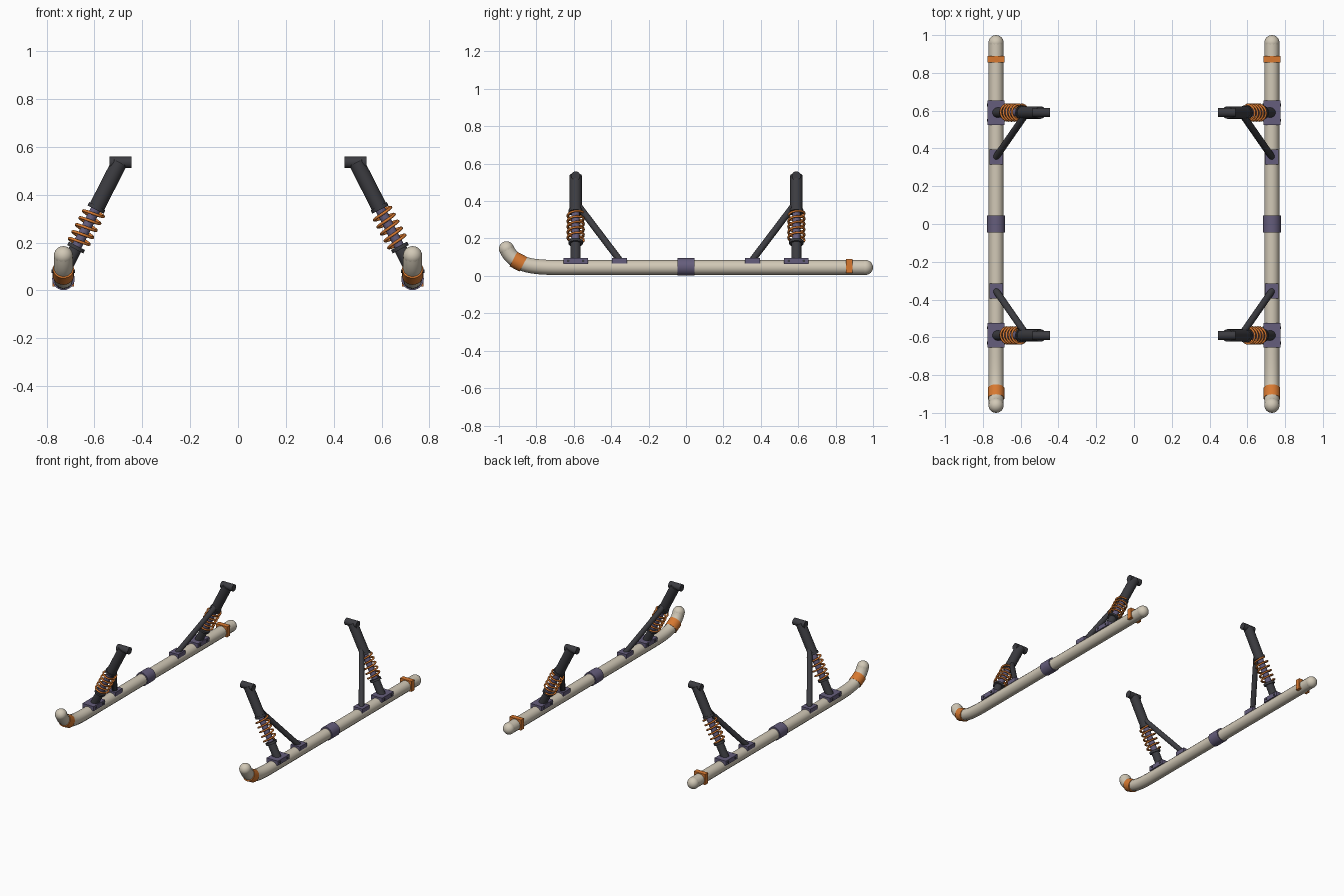
import bpy
import math
from mathutils import Vector

cube = bpy.data.objects.get("Cube")
if cube:
    bpy.data.objects.remove(cube, do_unlink=True)


def material(name, rgb):
    m = bpy.data.materials.new(name)
    m.use_nodes = True
    m.diffuse_color = (*rgb, 1)
    m.node_tree.nodes["Principled BSDF"].inputs["Base Color"].default_value = (*rgb, 1)
    return m


IVORY = material("ivory", (0.64, 0.58, 0.47))
ORANGE = material("orange", (0.68, 0.19, 0.03))
SLATE = material("slate", (0.13, 0.11, 0.20))
CHARCOAL = material("charcoal", (0.045, 0.045, 0.052))


def finish(name, mat):
    ob = bpy.context.object
    ob.name = name
    ob.data.materials.clear()
    ob.data.materials.append(mat)
    bpy.ops.object.shade_smooth_by_angle(angle=math.radians(40))
    return ob


def rod(name, a, b, r, mat, sides=24):
    a, b = Vector(a), Vector(b)
    d = b - a
    bpy.ops.mesh.primitive_cylinder_add(
        vertices=sides, radius=r, depth=d.length, location=(a + b) / 2,
        rotation=d.to_track_quat('Z', 'Y').to_euler())
    return finish(name, mat)


def ball(name, p, r, mat):
    bpy.ops.mesh.primitive_uv_sphere_add(segments=24, ring_count=12, radius=r, location=p)
    return finish(name, mat)


def box(name, p, size, mat):
    bpy.ops.mesh.primitive_cube_add(size=1, location=p)
    bpy.context.object.scale = size
    bpy.ops.object.transform_apply(location=False, rotation=False)
    return finish(name, mat)


def tube(name, points, r, mat):
    cu = bpy.data.curves.new(name, 'CURVE')
    cu.dimensions = '3D'
    cu.bevel_depth = r
    cu.bevel_resolution = 4
    cu.use_fill_caps = True
    sp = cu.splines.new('POLY')
    sp.points.add(len(points) - 1)
    for q, p in zip(sp.points, points):
        q.co = (*p, 1)
    ob = bpy.data.objects.new(name, cu)
    bpy.context.collection.objects.link(ob)
    bpy.ops.object.select_all(action='DESELECT')
    bpy.context.view_layer.objects.active = ob
    ob.select_set(True)
    bpy.ops.object.convert(target='MESH')
    return finish(name, mat)


SKID_X, SKID_Z, SKID_R = 0.73, 0.045, 0.04


def bezier(p0, p1, p2, p3, t):
    s = 1 - t
    return p0 * s**3 + p1 * 3 * s * s * t + p2 * 3 * s * t * t + p3 * t**3


def skid(side, sx):
    x = sx * SKID_X
    # Runner with upturned front
    ctrl = [Vector((x, y, z)) for y, z in
            ((-0.68, SKID_Z), (-0.84, SKID_Z), (-0.92, 0.06), (-0.96, 0.145))]
    bend = [bezier(*ctrl, i / 16) for i in range(17)]
    tail = Vector((x, 0.96, SKID_Z))
    tube(side + "_skid", [tail] + bend, SKID_R, IVORY)
    ball(side + "_skid_tail_cap", tail, SKID_R, IVORY)
    ball(side + "_skid_nose_cap", bend[-1], SKID_R, IVORY)
    # Bands and centre sleeve
    mid, along = bend[10], (bend[11] - bend[9]).normalized() * 0.03
    rod(side + "_front_band", mid - along, mid + along, 0.044, ORANGE)
    box(side + "_rear_band", (x, 0.873, 0.053), (0.09, 0.035, 0.075), ORANGE)
    rod(side + "_centre_sleeve", (x, -0.045, SKID_Z + 0.003),
        (x, 0.045, SKID_Z + 0.003), 0.047, SLATE)


def strut(name, sx, sy):
    y = sy * 0.59
    top = Vector((sx * 0.495, y, 0.535))
    foot = Vector((sx * 0.73, y, 0.075))
    axis = (foot - top).normalized()

    def at(z):
        return top.lerp(foot, (top.z - z) / (top.z - foot.z))

    # Clamp with side bolts
    box(name + "_clamp", (sx * SKID_X, y, 0.08), (0.09, 0.13, 0.032), SLATE)
    for i in (-1, 1):
        by = y + i * 0.04
        rod(name + "_clamp_bolt", (sx * SKID_X - 0.049, by, 0.08),
            (sx * SKID_X + 0.049, by, 0.08), 0.007, CHARCOAL, 12)
    # Telescopic leg
    rod(name + "_mount", (sx * 0.445, y, 0.535), (sx * 0.538, y, 0.535), 0.024, CHARCOAL)
    rod(name + "_barrel", top, at(0.345), 0.033, CHARCOAL)
    rod(name + "_piston", at(0.35), at(0.16), 0.021, SLATE)
    rod(name + "_lower_tube", at(0.18), foot, 0.027, CHARCOAL)
    rod(name + "_upper_collar", at(0.352), at(0.338), 0.038, CHARCOAL)
    rod(name + "_lower_collar", at(0.186), at(0.172), 0.038, CHARCOAL)
    # Coil spring
    u, v = Vector((0, 1, 0)), axis.cross(Vector((0, 1, 0)))
    turns, steps = 5, 24
    a, b = at(0.335), at(0.19)
    coil = []
    for i in range(turns * steps + 1):
        ang = math.tau * i / steps
        coil.append(a.lerp(b, i / (turns * steps))
                    + (u * math.cos(ang) + v * math.sin(ang)) * 0.043)
    tube(name + "_spring", coil, 0.006, ORANGE)
    # Diagonal brace and its foot
    by = sy * 0.355
    box(name + "_brace_clamp", (sx * SKID_X, by, 0.081), (0.072, 0.08, 0.03), SLATE)
    rod(name + "_brace", (sx * SKID_X, by, 0.085), at(0.395), 0.018, CHARCOAL, 16)


for side, sx in (("left", 1), ("right", -1)):
    skid(side, sx)
    for end, sy in (("front", -1), ("rear", 1)):
        strut(f"{side}_{end}", sx, sy)
